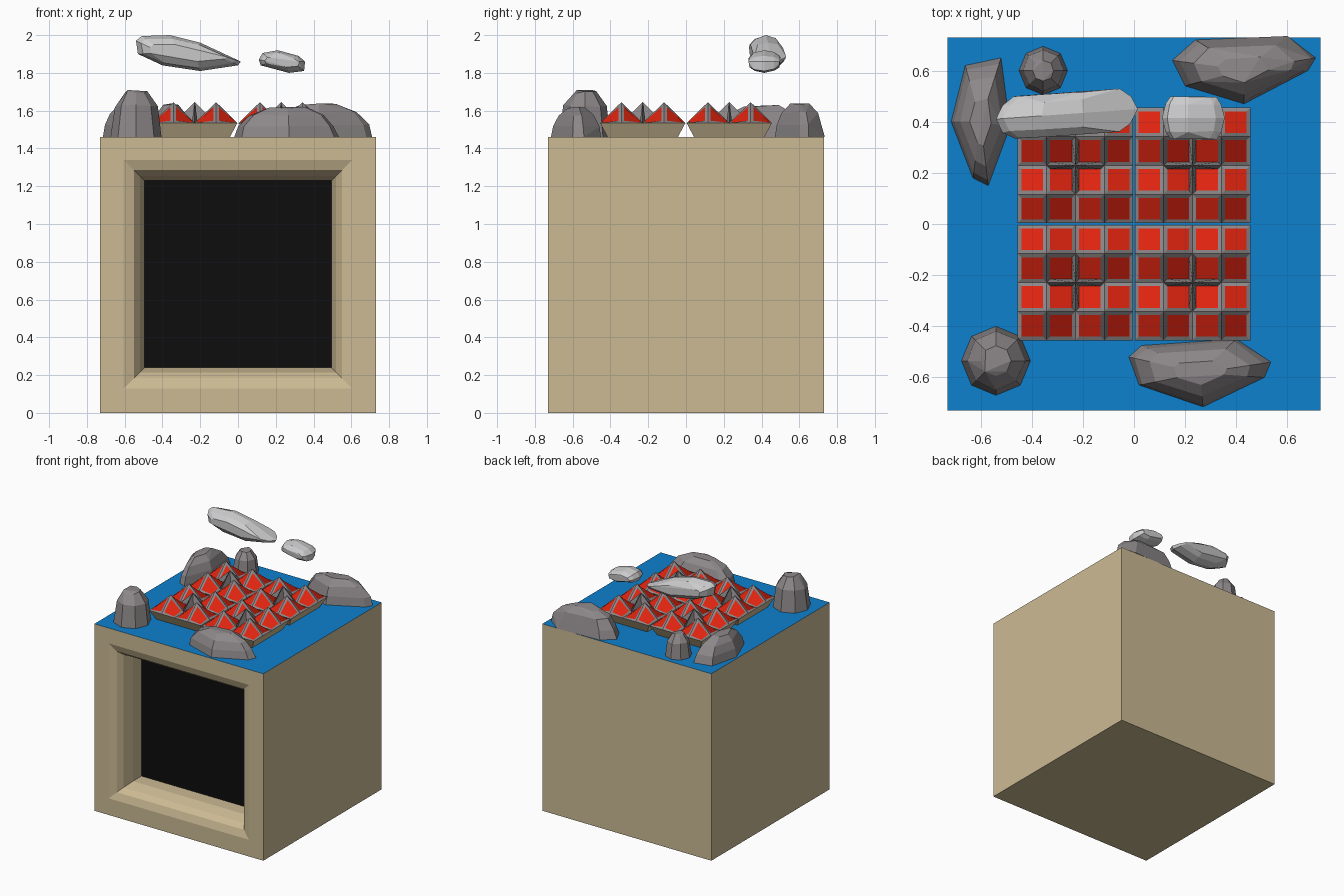
import bpy, bmesh, math, random
from mathutils import Vector

if "Cube" in bpy.data.objects:
    bpy.data.objects.remove(bpy.data.objects["Cube"])

random.seed(4)


def material(name, rgb):
    m = bpy.data.materials.new(name)
    m.diffuse_color = (*rgb, 1)
    m.use_nodes = True
    m.node_tree.nodes["Principled BSDF"].inputs["Base Color"].default_value = m.diffuse_color
    return m


TAN = material("tan_stone", (0.60, 0.49, 0.295))
BLUE = material("water_blue", (0.004, 0.22, 0.62))
BLACK = material("black", (0.004, 0.004, 0.004))
RED = material("roof_red", (0.76, 0.018, 0.005))
GREY = material("rock_grey", (0.265, 0.245, 0.25))
CLOUD = material("cloud_grey", (0.60, 0.60, 0.61))


def finish(bm, name, mats, fix_normals=True):
    if fix_normals:
        bmesh.ops.recalc_face_normals(bm, faces=bm.faces[:])
    me = bpy.data.meshes.new(name)
    bm.to_mesh(me)
    bm.free()
    for m in mats:
        me.materials.append(m)
    ob = bpy.data.objects.new(name, me)
    bpy.context.collection.objects.link(ob)
    return ob


H = 0.73             # half width of the cube
TOP = 2 * H


def ring(bm, half, y, zc):
    return [bm.verts.new((sx * half, y, zc + sz * half))
            for sx, sz in ((-1, -1), (1, -1), (1, 1), (-1, 1))]


def bridge(bm, a, b):
    n = len(a)
    return [bm.faces.new((a[i], a[(i + 1) % n], b[(i + 1) % n], b[i])) for i in range(n)]


# Cube body with a rounded window recess in the front and a blue top
bm = bmesh.new()
back = ring(bm, H, H, H)
bm.faces.new(back)
prev = ring(bm, H, -H, H)
bridge(bm, back, prev)[2].material_index = 1
for half, depth in ((0.605, 0), (0.55, 0.02), (0.52, 0.06), (0.495, 0.14), (0.495, 0.25)):
    cur = ring(bm, half, -H + depth, 0.735)
    bridge(bm, prev, cur)
    prev = cur
bm.faces.new(prev)
finish(bm, "cube_body", [TAN, BLUE])

# Black panel at the back of the recess
bm = bmesh.new()
bm.faces.new(ring(bm, 0.495, -H + 0.245, 0.735))
finish(bm, "window_panel", [BLACK], False)


# Spiked tile block: flared tan base, 4 x 4 inset cells rising to four points,
# with the block centre pulled up into crossed grey fins
def tile_block(name, cx, cy, size=0.452, z0=1.535, h=0.11, margin=0.125):
    bm = bmesh.new()
    c = size / 4

    def height(u, v):
        tri = lambda t: 1 - abs(t % 2 - 1)
        return z0 + h * tri(u) * tri(v)

    def point(u, v):
        return (cx + (u - 2) * c, cy + (v - 2) * c, height(u, v))

    grid = [[bm.verts.new(point(i, j)) for j in range(5)] for i in range(5)]
    grid[2][2].co.z = z0 + h
    for i in range(4):
        for j in range(4):
            outer = [grid[i + a][j + b] for a, b in ((0, 0), (1, 0), (1, 1), (0, 1))]
            lo, hi = margin, 1 - margin
            inner = [bm.verts.new(point(i + a, j + b))
                     for a, b in ((lo, lo), (hi, lo), (hi, hi), (lo, hi))]
            for f in bridge(bm, outer, inner):
                f.material_index = 1
            bm.faces.new(inner).material_index = 2
    # flared base under the rim
    rim = ([grid[i][0] for i in range(4)] + [grid[4][j] for j in range(4)]
           + [grid[i][4] for i in range(4, 0, -1)] + [grid[0][j] for j in range(4, 0, -1)])
    k = (size / 2 - 0.04) / (size / 2)
    foot = [bm.verts.new((cx + (v.co.x - cx) * k, cy + (v.co.y - cy) * k, TOP)) for v in rim]
    bridge(bm, foot, rim)
    bm.faces.new(foot[::-1])
    finish(bm, name, [TAN, GREY, RED])


for sx in (-1, 1):
    for sy in (-1, 1):
        tile_block(f"tile_block_{'lr'[sx > 0]}{'fb'[sy > 0]}", sx * 0.229, sy * 0.229)


# Faceted boulder: hull of stacked, shrinking and slightly jittered outlines
def hull(name, pts, mat):
    bm = bmesh.new()
    for p in pts:
        bm.verts.new(p)
    res = bmesh.ops.convex_hull(bm, input=bm.verts[:])
    loose = [v for v in bm.verts if not v.link_faces]
    bmesh.ops.delete(bm, geom=loose, context='VERTS')
    bmesh.ops.dissolve_limit(bm, angle_limit=math.radians(9),
                             verts=bm.verts[:], edges=bm.edges[:])
    finish(bm, name, [mat])


def center(outline):
    xs, ys = zip(*outline)
    return (min(xs) + max(xs)) / 2, (min(ys) + max(ys)) / 2


def rock(name, outline, top, layers=((1, 0), (0.95, 0.38), (0.74, 0.76), (0.38, 1))):
    cx, cy = center(outline)
    pts = []
    for s, t in layers:
        for x, y in outline:
            k = s * (random.uniform(0.93, 1.0) if t else 1)
            z = TOP + (top - TOP) * t * (random.uniform(0.92, 1.0) if t else 1)
            pts.append(Vector((cx + (x - cx) * k, cy + (y - cy) * k, z)))
    hull(name, pts, GREY)


rock("rock_back_right", [(0.15, 0.64), (0.24, 0.72), (0.60, 0.735), (0.71, 0.65),
                         (0.68, 0.60), (0.43, 0.47), (0.20, 0.54)], 1.64)
rock("rock_front_right", [(-0.02, -0.52), (0.03, -0.475), (0.40, -0.45), (0.535, -0.54),
                          (0.51, -0.60), (0.27, -0.715), (0.02, -0.63)], 1.62)
rock("rock_left", [(-0.715, 0.40), (-0.66, 0.62), (-0.52, 0.65), (-0.485, 0.38),
                   (-0.57, 0.15), (-0.63, 0.18)], 1.63)


def round_outline(cx, cy, rx, ry, n):
    return [(cx + rx * math.cos(math.tau * i / n), cy + ry * math.sin(math.tau * i / n))
            for i in range(n)]


TALL = ((1, 0), (0.97, 0.3), (0.86, 0.68), (0.45, 1))
rock("rock_front_left", round_outline(-0.54, -0.535, 0.135, 0.135, 8), 1.71, TALL)
rock("rock_back_left", round_outline(-0.355, 0.60, 0.095, 0.095, 8), 1.64, TALL)


# Clouds: hull of the front outline, shrinking towards front and back
def cloud(name, outline, y, half, shear):
    cx, cz = center(outline)
    pts = []
    for s, t in ((0.5, -1), (0.84, -0.66), (1, 0), (0.84, 0.66), (0.5, 1)):
        for x, z in outline:
            k = s * (random.uniform(0.92, 1.0) if t else 1)
            px = cx + (x - cx) * (k + 1) / 2
            py = y + half * t * random.uniform(0.9, 1.0) + shear * (px - cx)
            pts.append(Vector((px, py, cz + (z - cz) * k)))
    hull(name, pts, CLOUD)


cloud("cloud_large", [(-0.54, 1.97), (-0.51, 1.995), (-0.36, 2.0), (-0.20, 1.96),
                      (-0.04, 1.89), (0.015, 1.86), (0.0, 1.84), (-0.20, 1.81),
                      (-0.40, 1.84), (-0.53, 1.90)], 0.43, 0.085, 0.07)
cloud("cloud_small", [(0.11, 1.87), (0.13, 1.905), (0.21, 1.92), (0.32, 1.89),
                      (0.355, 1.86), (0.35, 1.81), (0.27, 1.80), (0.12, 1.84)],
      0.415, 0.085, 0.0)
